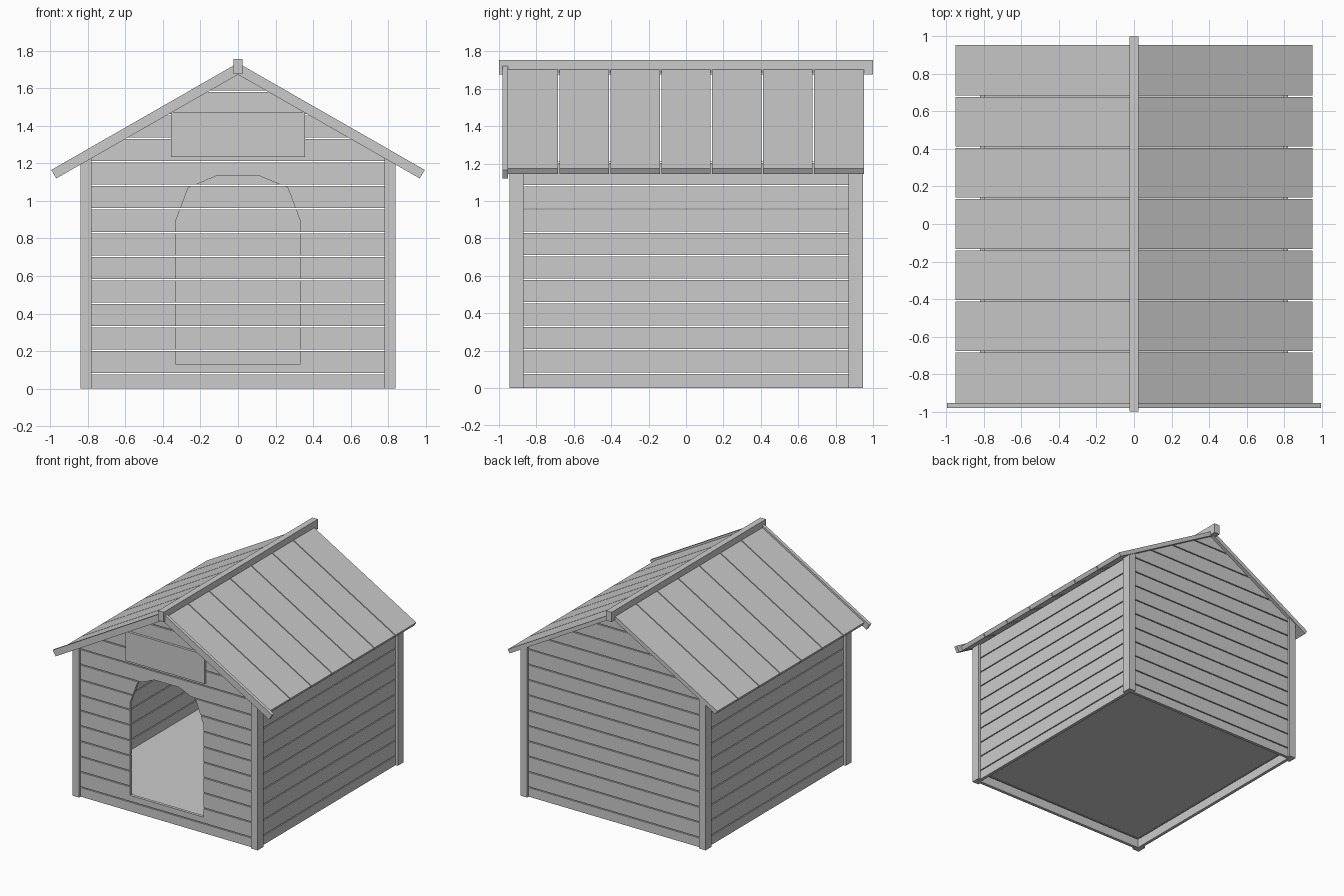
import bpy, bmesh
from mathutils import Vector

if "Cube" in bpy.data.objects:
    bpy.data.objects.remove(bpy.data.objects["Cube"])

grey = bpy.data.materials.new("plain grey wood")
grey.diffuse_color = (0.6, 0.6, 0.6, 1)
grey.use_nodes = True
grey.node_tree.nodes["Principled BSDF"].inputs["Base Color"].default_value = grey.diffuse_color

SLOPE = 0.573      # roof rise over run
UNDER = 1.679      # height of the roof underside at the ridge


def prism(bm, pts, axis, a, b):
    """Extrude a 2D profile along x (points y,z), y (points x,z) or z (points x,y)."""
    def place(p, t):
        return {"x": (t, p[0], p[1]), "y": (p[0], t, p[1]), "z": (p[0], p[1], t)}[axis]
    lo = [bm.verts.new(place(p, a)) for p in pts]
    hi = [bm.verts.new(place(p, b)) for p in pts]
    bm.faces.new(lo)
    bm.faces.new(hi)
    n = len(pts)
    for i in range(n):
        j = (i + 1) % n
        bm.faces.new((lo[i], lo[j], hi[j], hi[i]))


def box(bm, x0, x1, y0, y1, z0, z1):
    prism(bm, [(x0, y0), (x1, y0), (x1, y1), (x0, y1)], "z", z0, z1)


def trim_to_roof(bm):
    """Cut everything off above the underside of both roof slopes."""
    for s in (-1, 1):
        cut = bmesh.ops.bisect_plane(
            bm, geom=bm.verts[:] + bm.edges[:] + bm.faces[:],
            plane_co=(0, 0, UNDER), plane_no=Vector((s * SLOPE, 0, 1)).normalized(),
            clear_outer=True)
        edges = [e for e in cut["geom_cut"] if isinstance(e, bmesh.types.BMEdge)]
        if edges:
            bmesh.ops.holes_fill(bm, edges=edges, sides=0)


def finish(bm, name):
    bmesh.ops.recalc_face_normals(bm, faces=bm.faces[:])
    me = bpy.data.meshes.new(name)
    bm.to_mesh(me)
    bm.free()
    me.materials.append(grey)
    ob = bpy.data.objects.new(name, me)
    bpy.context.collection.objects.link(ob)
    return ob


def board_wall(name, x0, x1, y0, y1, top):
    """Stack of horizontal boards with narrow gaps, trimmed under the roof."""
    bm = bmesh.new()
    z = 0.0
    seam = 0.078
    while z < top:
        box(bm, x0, x1, y0, y1, z, min(seam - 0.004, top))
        z = seam + 0.004
        seam += 0.1256
    trim_to_roof(bm)
    return finish(bm, name)


# Walls
front = board_wall("front_wall", -0.82, 0.82, -0.925, -0.9, 1.7)
board_wall("back_wall", -0.82, 0.82, 0.9, 0.925, 1.7)
board_wall("right_wall", 0.795, 0.82, -0.899, 0.899, 1.215)
board_wall("left_wall", -0.82, -0.795, -0.899, 0.899, 1.215)

# Arched doorway cut through the front boards
half = [(0.333, 0.13), (0.333, 0.89), (0.265, 1.07), (0.11, 1.135)]
bm = bmesh.new()
prism(bm, half + [(-x, z) for x, z in reversed(half)], "y", -1.0, -0.85)
cutter = finish(bm, "doorway_cutter")
cutter.hide_render = True
cutter.hide_viewport = True
mod = front.modifiers.new("doorway", "BOOLEAN")
mod.operation = "DIFFERENCE"
mod.solver = "EXACT"
mod.object = cutter

# Angle-shaped corner posts
for sx, side in ((-1, "left"), (1, "right")):
    for sy, end in ((-1, "front"), (1, "back")):
        bm = bmesh.new()
        corner = [(0.84, 0.945), (0.78, 0.945), (0.78, 0.925),
                  (0.82, 0.925), (0.82, 0.87), (0.84, 0.87)]
        prism(bm, [(sx * x, sy * y) for x, y in corner], "z", 0, 1.3)
        trim_to_roof(bm)
        finish(bm, f"{end}_{side}_post")

# Raised floor
bm = bmesh.new()
box(bm, -0.795, 0.795, -0.9, 0.9, 0.085, 0.122)
finish(bm, "floor")

# Blank plate over the doorway
bm = bmesh.new()
box(bm, -0.358, 0.358, -0.945, -0.925, 1.235, 1.475)
finish(bm, "door_plate")

# Roof planks and front barge boards on both slopes
for s, side in ((-1, "left"), (1, "right")):
    bm = bmesh.new()
    plank = [(0, 1.717), (0.95, 1.173), (0.933, 1.144), (0, UNDER)]
    pitch = 1.906 / 7
    for i in range(7):
        y = -0.953 + i * pitch
        prism(bm, [(s * x, z) for x, z in plank], "y",
              y + (0.004 if i else 0), y + pitch - (0.004 if i < 6 else 0))
    finish(bm, f"{side}_roof_planks")

    bm = bmesh.new()
    barge = [(0, 1.735), (0.995, 1.165), (0.968, 1.12), (0, 1.673)]
    prism(bm, [(s * x, z) for x, z in barge], "y", -0.98, -0.953)
    finish(bm, f"{side}_barge_board")

# Ridge beam
bm = bmesh.new()
box(bm, -0.025, 0.025, -1, 1, 1.675, 1.755)
finish(bm, "ridge_beam")
